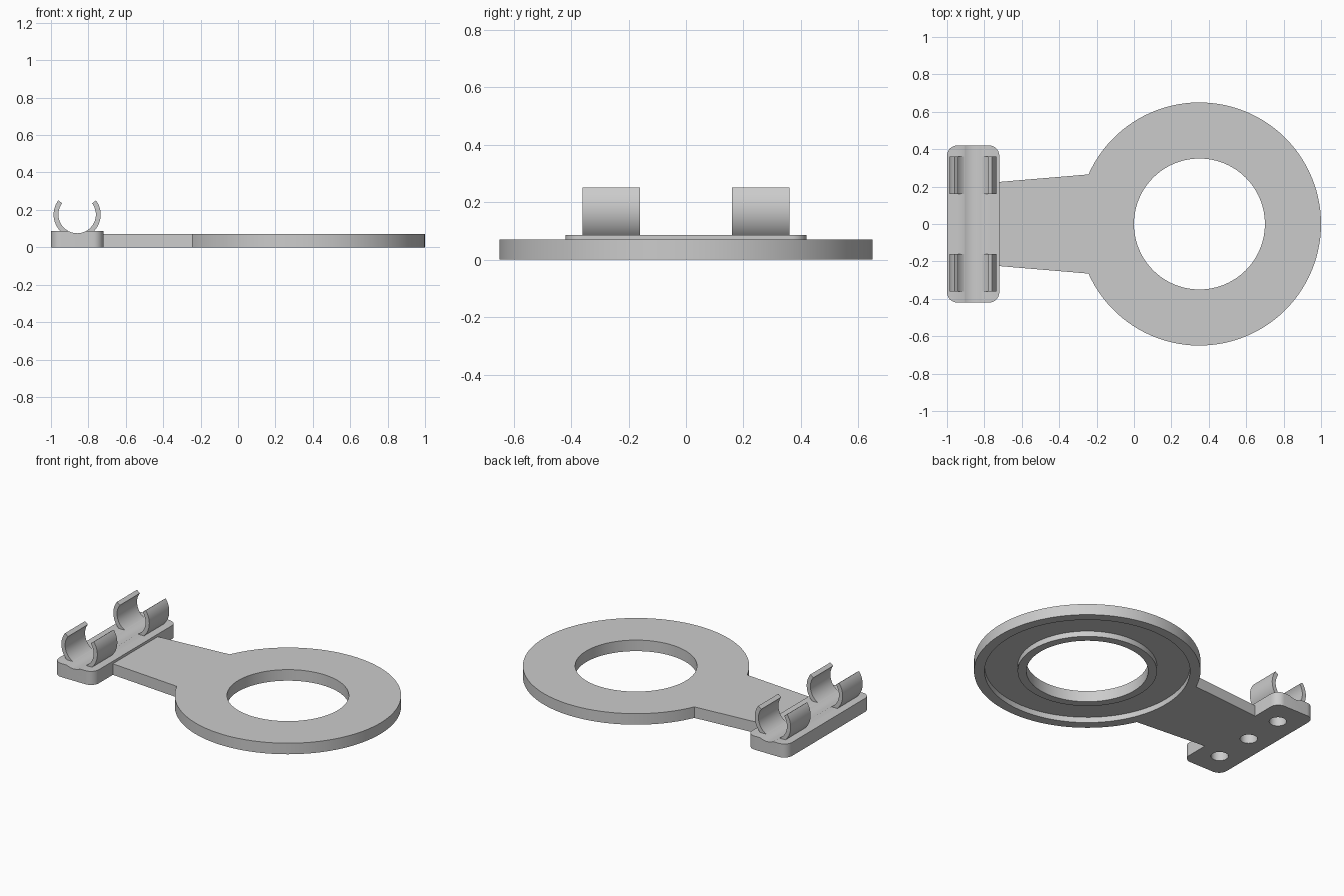
import bpy, bmesh
from math import sin, cos, asin, pi, radians

cube = bpy.data.objects.get("Cube")
if cube:
    bpy.data.objects.remove(cube)

grey = bpy.data.materials.new("plain grey")
grey.use_nodes = True
GREY = (0.6, 0.6, 0.6, 1)
grey.diffuse_color = GREY
grey.node_tree.nodes["Principled BSDF"].inputs["Base Color"].default_value = GREY

RING_X, RING_R = 0.35, 0.65
BAR_X, ROD_Z = -0.86, 0.175


def arc(cx, cy, r, start, end, steps):
    """Points along an arc, both ends included."""
    return [(cx + r * cos(start + (end - start) * i / steps),
             cy + r * sin(start + (end - start) * i / steps)) for i in range(steps + 1)]


def circle(cx, cy, r, steps=96):
    return arc(cx, cy, r, 0, 2 * pi, steps)[:-1]


def prism(name, outline, low, high, axis="Z"):
    """Extrude an outline: xy along Z, or xz along Y."""
    bm = bmesh.new()
    place = (lambda a, b: (a, b, low)) if axis == "Z" else (lambda a, b: (a, low, b))
    face = bm.faces.new([bm.verts.new(place(a, b)) for a, b in outline])
    new = bmesh.ops.extrude_face_region(bm, geom=[face])["geom"]
    d = high - low
    bmesh.ops.translate(bm, vec=(0, 0, d) if axis == "Z" else (0, d, 0),
                        verts=[v for v in new if isinstance(v, bmesh.types.BMVert)])
    bmesh.ops.recalc_face_normals(bm, faces=bm.faces)
    mesh = bpy.data.meshes.new(name)
    bm.to_mesh(mesh)
    bm.free()
    mesh.materials.append(grey)
    ob = bpy.data.objects.new(name, mesh)
    bpy.context.collection.objects.link(ob)
    return ob


def activate(ob):
    bpy.ops.object.select_all(action="DESELECT")
    ob.select_set(True)
    bpy.context.view_layer.objects.active = ob


def combine(target, tool, operation):
    """Apply a boolean and discard the tool."""
    mod = target.modifiers.new("shape", "BOOLEAN")
    mod.operation, mod.solver, mod.object = operation, "EXACT", tool
    activate(target)
    bpy.ops.object.modifier_apply(modifier=mod.name)
    bpy.data.objects.remove(tool)


# Ring and tapered arm in one outline
join = pi - asin(0.265 / RING_R)
outline = arc(RING_X, 0, RING_R, -join, join, 96) + [(-0.72, 0.225), (-0.72, -0.225)]
plate = prism("ring_and_arm", outline, 0, 0.07)
combine(plate, prism("centre_hole", circle(RING_X, 0, 0.35), -0.1, 0.2), "DIFFERENCE")

# Annular recess in the underside
recess = prism("recess", circle(RING_X, 0, 0.59), -0.1, 0.035)
combine(recess, prism("inner_lip", circle(RING_X, 0, 0.4), -0.2, 0.2), "DIFFERENCE")
combine(plate, recess, "DIFFERENCE")

# Crossbar with rounded corners
corner = 0.055
outline = []
for i, (sx, sy) in enumerate([(1, 1), (-1, 1), (-1, -1), (1, -1)]):
    outline += arc(BAR_X + sx * (0.14 - corner), sy * (0.42 - corner), corner,
                   i * pi / 2, (i + 1) * pi / 2, 10)
bar = prism("crossbar_with_clips", outline, 0, 0.086)

# Two open clips with a shared rod channel
for y in (-0.26, 0.26):
    combine(bar, prism("clip", circle(BAR_X, ROD_Z, 0.126), y - 0.1, y + 0.1, "Y"), "UNION")
combine(bar, prism("rod", circle(BAR_X, ROD_Z, 0.1), -0.6, 0.6, "Y"), "DIFFERENCE")
tip = radians(37)
mouth = [(BAR_X, ROD_Z)] + arc(BAR_X, ROD_Z, 0.25, tip, pi - tip, 8)
combine(bar, prism("clip_mouth", mouth, -0.6, 0.6, "Y"), "DIFFERENCE")

# Blind holes under the crossbar
for y in (-0.26, 0, 0.26):
    combine(bar, prism("blind_hole", circle(BAR_X, y, 0.05, 40), -0.1, 0.06), "DIFFERENCE")

for ob in (plate, bar):
    activate(ob)
    bpy.ops.object.shade_smooth_by_angle(angle=radians(30))
